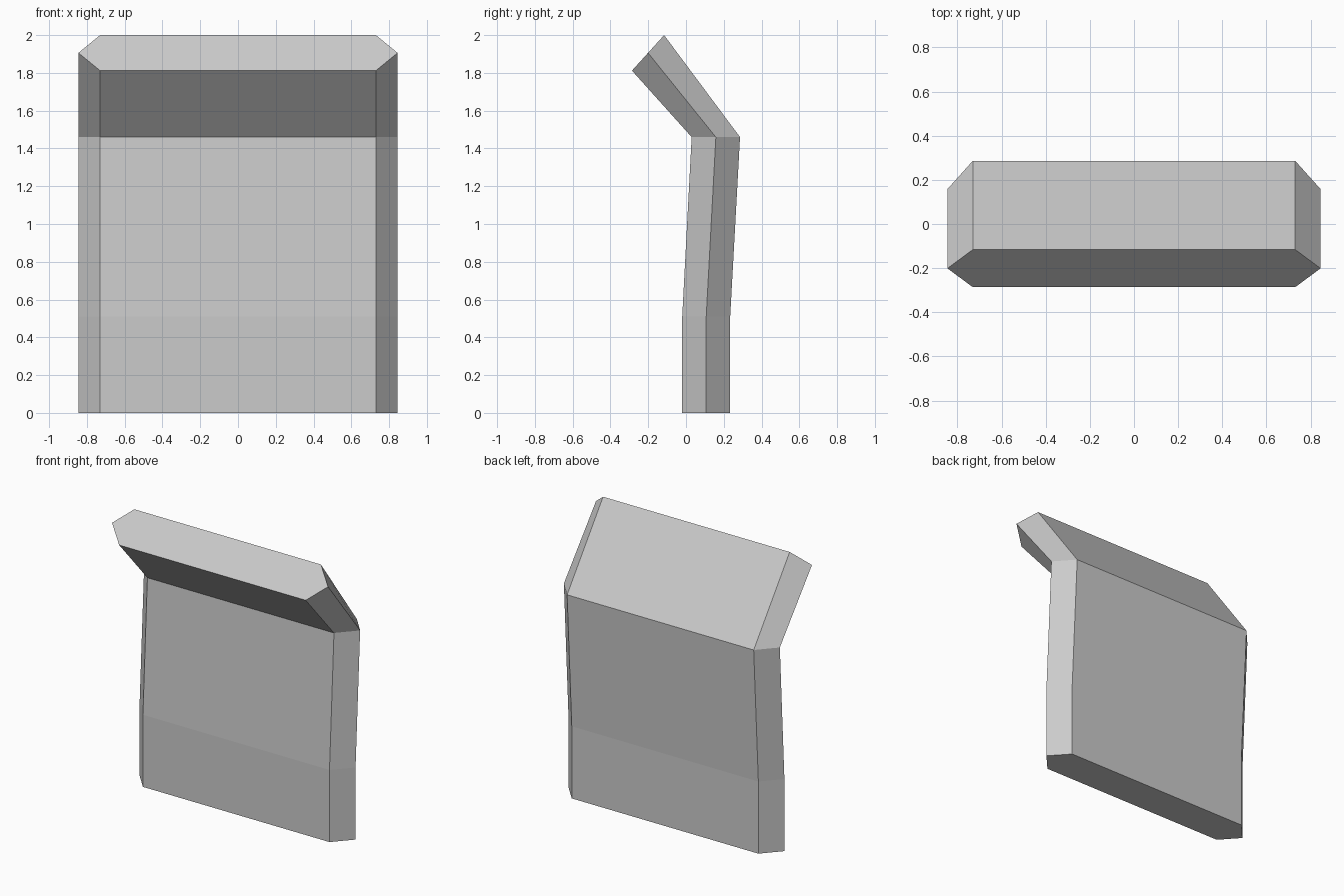
import bpy, bmesh

if "Cube" in bpy.data.objects:
    bpy.data.objects.remove(bpy.data.objects["Cube"])

# Side profile, bottom to top: (front y, z), (middle y, z), (back y, z)
LEVELS = [
    ((-0.02, 0.0), (0.107, 0.0), (0.234, 0.0)),
    ((-0.02, 0.51), (0.107, 0.51), (0.234, 0.51)),
    ((0.03, 1.46), (0.158, 1.46), (0.286, 1.46)),
    ((-0.286, 1.812), (-0.201, 1.906), (-0.116, 2.0)),
]
FACE_X, EDGE_X = 0.73, 0.845


def hex_ring(bm, front, mid, back):
    """Six-sided cross-section with pointed left and right ends."""
    pts = [(-FACE_X, *front), (FACE_X, *front), (EDGE_X, *mid),
           (FACE_X, *back), (-FACE_X, *back), (-EDGE_X, *mid)]
    return [bm.verts.new(p) for p in pts]


# Bent slab: hexagonal sections joined from the base to the tilted top
bm = bmesh.new()
rings = [hex_ring(bm, *level) for level in LEVELS]
for low, high in zip(rings, rings[1:]):
    for i in range(6):
        j = (i + 1) % 6
        bm.faces.new((low[i], low[j], high[j], high[i]))

# Base and top caps
bm.faces.new(rings[0][::-1])
bm.faces.new(rings[-1])
bmesh.ops.recalc_face_normals(bm, faces=bm.faces)

mesh = bpy.data.meshes.new("bent_slab")
bm.to_mesh(mesh)
bm.free()
bpy.context.collection.objects.link(bpy.data.objects.new("bent_slab", mesh))
